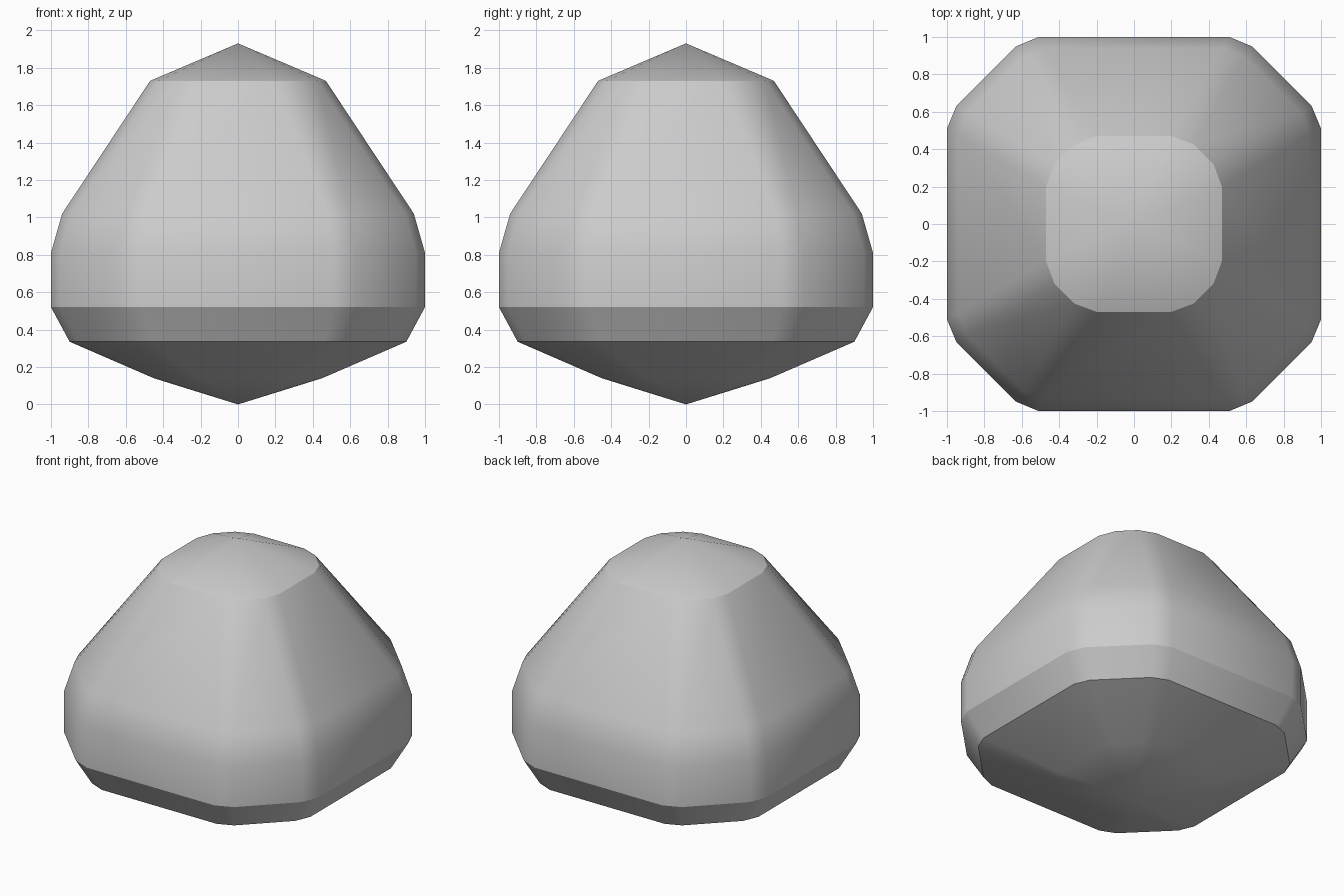
import bpy, bmesh, math

if "Cube" in bpy.data.objects:
    bpy.data.objects.remove(bpy.data.objects["Cube"])


def ring_points(half, flat, cut_far, cut_near):
    """Square outline with softened cut corners: 16 points, counter-clockwise."""
    quarter = [(half, flat), (cut_far, cut_near), (cut_near, cut_far), (flat, half)]
    pts = []
    for _ in range(4):
        pts += quarter
        quarter = [(-y, x) for x, y in quarter]
    return pts


body_outline = (1.0, 0.51, 0.95, 0.63)
crown_outline = (0.47, 0.20, 0.425, 0.32)

# Rings from bottom to top: outline, scale, height
rings = [
    (body_outline, 0.45, 0.14),
    (body_outline, 0.90, 0.335),
    (body_outline, 1.00, 0.52),
    (body_outline, 1.00, 0.81),
    (body_outline, 0.94, 1.02),
    (crown_outline, 1.00, 1.73),
]

bm = bmesh.new()
loops = [[bm.verts.new((x * s, y * s, z)) for x, y in ring_points(*outline)]
         for outline, s, z in rings]
n = len(loops[0])

# Side walls
for low, high in zip(loops, loops[1:]):
    for i in range(n):
        j = (i + 1) % n
        bm.faces.new((low[i], low[j], high[j], high[i]))

# Pointed underside and crown
bottom = bm.verts.new((0, 0, 0))
top = bm.verts.new((0, 0, 1.93))
for i in range(n):
    j = (i + 1) % n
    bm.faces.new((bottom, loops[0][j], loops[0][i]))
    bm.faces.new((top, loops[-1][i], loops[-1][j]))

bmesh.ops.recalc_face_normals(bm, faces=bm.faces)
mesh = bpy.data.meshes.new("stone")
bm.to_mesh(mesh)
bm.free()

stone = bpy.data.objects.new("stone", mesh)
bpy.context.collection.objects.link(stone)
bpy.context.view_layer.objects.active = stone
stone.select_set(True)

# Soft facets, crisp edges at the crown and base bands
bpy.ops.object.shade_smooth_by_angle(angle=math.radians(25))
